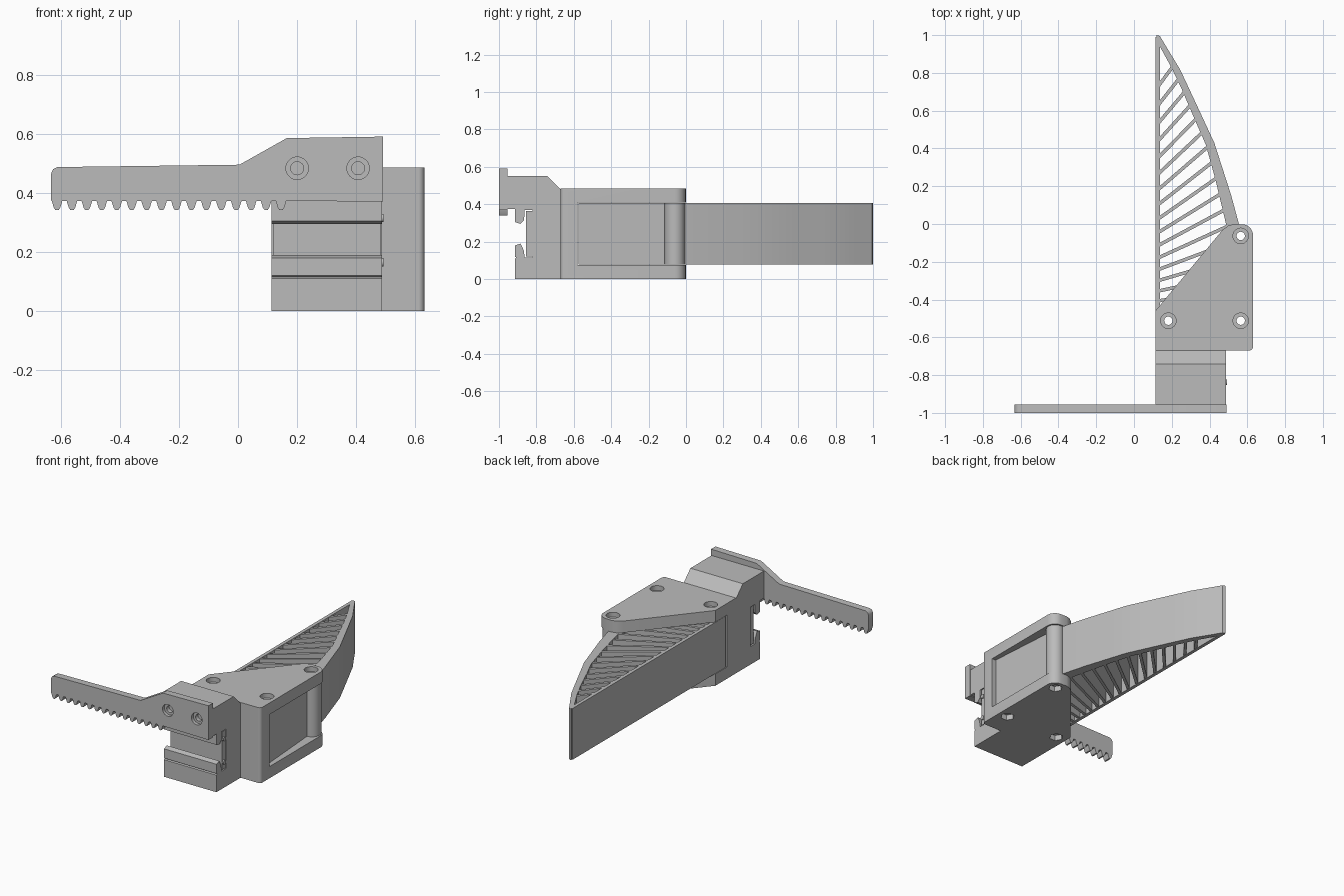
import bpy, math
from mathutils import Vector

cube = bpy.data.objects.get("Cube")
if cube:
    bpy.data.objects.remove(cube, do_unlink=True)

grey = bpy.data.materials.new("plain grey")
grey.use_nodes = True
grey.diffuse_color = (0.5, 0.5, 0.5, 1)
grey.node_tree.nodes["Principled BSDF"].inputs["Base Color"].default_value = (0.5, 0.5, 0.5, 1)


def prism(name, pts, axis, lo, hi):
    """Extrude a 2D outline along an axis; the outline uses the other two axes in order."""
    def place(p, h):
        c = list(p)
        c.insert("xyz".index(axis), h)
        return c
    n = len(pts)
    verts = [place(p, lo) for p in pts] + [place(p, hi) for p in pts]
    faces = [list(range(n))[::-1], list(range(n, 2 * n))]
    faces += [[i, (i + 1) % n, n + (i + 1) % n, n + i] for i in range(n)]
    mesh = bpy.data.meshes.new(name)
    mesh.from_pydata(verts, [], faces)
    mesh.materials.append(grey)
    obj = bpy.data.objects.new(name, mesh)
    bpy.context.collection.objects.link(obj)
    select([obj])
    bpy.ops.object.mode_set(mode='EDIT')
    bpy.ops.mesh.select_all(action='SELECT')
    bpy.ops.mesh.normals_make_consistent(inside=False)
    bpy.ops.object.mode_set(mode='OBJECT')
    return obj


def select(objs):
    bpy.ops.object.select_all(action='DESELECT')
    for o in objs:
        o.select_set(True)
    bpy.context.view_layer.objects.active = objs[0]


def circle(cx, cy, r, n=32, start=0, end=2 * math.pi):
    full = abs(end - start - 2 * math.pi) < 1e-6
    steps = n if full else n - 1
    return [(cx + r * math.cos(start + (end - start) * i / steps),
             cy + r * math.sin(start + (end - start) * i / steps)) for i in range(n)]


def cut(obj, cutters):
    """Subtract each cutter from the object and discard the cutters."""
    for c in cutters:
        c.hide_render = True
        mod = obj.modifiers.new("cut", 'BOOLEAN')
        mod.operation = 'DIFFERENCE'
        mod.solver = 'EXACT'
        mod.object = c
        select([obj])
        bpy.ops.object.modifier_apply(modifier=mod.name)
        bpy.data.objects.remove(c, do_unlink=True)


def smooth(obj, degrees=30):
    select([obj])
    bpy.ops.object.shade_smooth_by_angle(angle=math.radians(degrees))


def box_pts(a0, a1, b0, b1):
    return [(a0, b0), (a1, b0), (a1, b1), (a0, b1)]


# Toothed rack with its raised mounting end
PITCH = 0.0505
outline = [(0.49, 0.37), (0.49, 0.59), (0.165, 0.585), (0.005, 0.495),
           (-0.61, 0.487), (-0.625, 0.48), (-0.632, 0.465), (-0.632, 0.375)]
for i in range(16):
    x = -0.612 + i * PITCH
    for dx, z in ((-0.018, 0.373), (-0.011, 0.35), (-0.005, 0.341),
                  (0.005, 0.341), (0.011, 0.35), (0.018, 0.373)):
        outline.append((x + dx, z))
rack = prism("toothed_rack", outline, 'y', -1.0, -0.955)
cut(rack, [prism("cutter", circle(x, 0.483, r), 'y', y0, y1)
           for x in (0.2, 0.406)
           for r, y0, y1 in ((0.038, -1.1, -0.98), (0.022, -1.05, -0.9))])
smooth(rack, 40)

# Slotted carriage block behind the rack
profile = [(-0.955, 0.55), (-0.74, 0.55), (-0.67, 0.48), (-0.66, 0.48), (-0.66, 0),
           (-0.915, 0), (-0.915, 0.11), (-0.907, 0.115), (-0.915, 0.12), (-0.915, 0.18),
           (-0.885, 0.19), (-0.868, 0.155), (-0.862, 0.115), (-0.82, 0.115),
           (-0.82, 0.37), (-0.862, 0.37), (-0.866, 0.315), (-0.885, 0.295),
           (-0.915, 0.305), (-0.915, 0.375), (-0.955, 0.375)]
prism("carriage_block", profile, 'x', 0.113, 0.487)
prism("slot_insert", box_pts(-0.855, -0.815, 0.12, 0.365), 'x', 0.118, 0.484)
for z in (0.165, 0.315):
    smooth(prism("insert_pin", circle(-0.838, z, 0.014, 16), 'x', 0.13, 0.492))

# Housing: rounded outline, hollowed between its top and bottom plates
plate = [(0.113, -0.67)]
plate += circle(0.61, -0.65, 0.02, 6, -math.pi / 2, 0)
plate += circle(0.572, -0.06, 0.058, 12, 0, math.pi / 2)
plate += [(0.53, 0), (0.5, -0.008), (0.47, -0.03), (0.113, -0.46)]
housing = prism("housing", plate, 'z', 0, 0.485)
cut(housing, [prism("cutter", box_pts(0, 0.8, -0.58, 0.2), 'z', 0.075, 0.41)])

# Fin skins: straight inner face, curved outer face and hinge column
Z0, Z1 = 0.077, 0.407
outer = [(0.12, 1.0), (0.137, 0.995), (0.185, 0.915), (0.243, 0.82), (0.29, 0.72),
         (0.36, 0.57), (0.425, 0.43), (0.47, 0.29), (0.515, 0.15), (0.55, 0.02), (0.57, -0.06)]
inner = [(0.5, -0.06), (0.48, 0.03), (0.43, 0.24), (0.38, 0.42), (0.31, 0.58),
         (0.25, 0.72), (0.2, 0.825), (0.137, 0.94), (0.12, 0.96)]
skin = prism("fin_outer_skin", outer + inner, 'z', Z0, Z1)
face = prism("fin_inner_face", box_pts(0.115, 0.137, -0.565, 0.99), 'z', Z0, Z1)
column = prism("fin_column", circle(0.57, -0.06, 0.054), 'z', Z0, Z1)
side = prism("fin_base_side", [(0.5, -0.05), (0.57, -0.09), (0.605, -0.575), (0.5, -0.575)],
             'z', Z0, Z1)
base = prism("fin_base", box_pts(0.12, 0.55, -0.575, -0.475), 'z', Z0, Z1)


def skin_x(y):
    """Middle of the outer skin at a given depth."""
    if y < 0.0:
        return 0.53
    for (xa, ya), (xb, yb) in zip(outer[1:], outer[2:]):
        if yb <= y <= ya:
            return xb + (xa - xb) * (y - yb) / (ya - yb) - 0.02
    return 0.13


# Fanned ribs that tie the two skins together
for i in range(17):
    t = i / 16
    y = -0.455 + 0.74 * t + 0.44 * t * t
    slope = 0.05 + 1.3 * t
    start = Vector((0.125, y))
    x = start.x
    while x < skin_x(y + slope * (x - start.x)):
        x += 0.004
    end = Vector((x, y + slope * (x - start.x)))
    side_step = Vector((-slope, 1)).normalized() * 0.009
    prism("fin_rib", [start - side_step, end - side_step, end + side_step, start + side_step],
          'z', Z0 + 0.002, Z1 - 0.002)

# Bolt holes with round recesses on top and hexagonal nut pockets below
BOLTS = ((0.565, -0.063), (0.182, -0.512), (0.565, -0.512))
for part in (housing, column, side, base, skin):
    cutters = []
    for x, y in BOLTS:
        cutters.append(prism("cutter", circle(x, y, 0.022), 'z', -0.1, 0.6))
        if part is housing:
            cutters.append(prism("cutter", circle(x, y, 0.041), 'z', 0.455, 0.6))
            cutters.append(prism("cutter", circle(x, y, 0.042, 6), 'z', -0.1, 0.035))
    cut(part, cutters)
    smooth(part)
